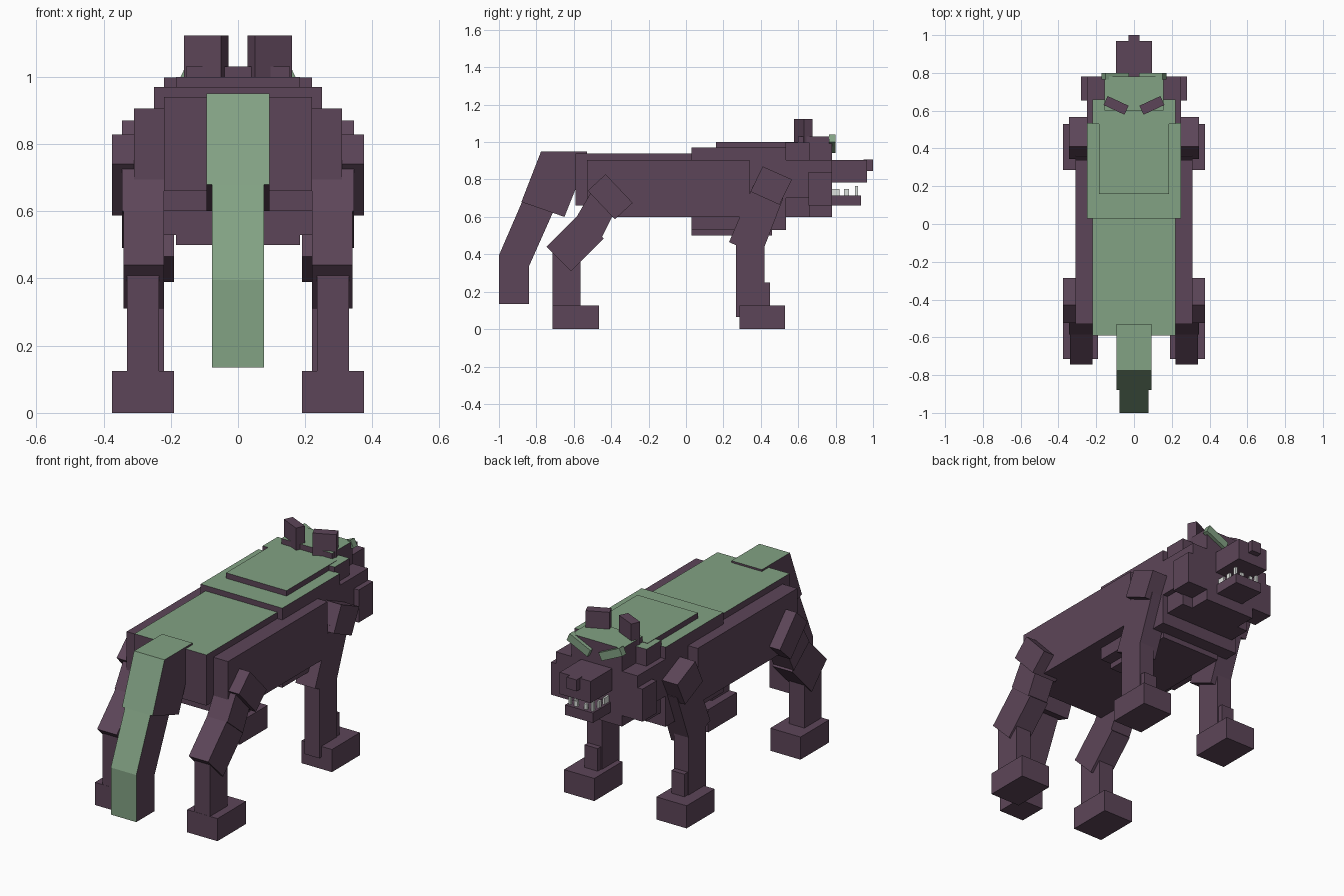
import bpy, bmesh, math
from mathutils import Matrix, Vector

old = bpy.data.objects.get("Cube")
if old:
    bpy.data.objects.remove(old, do_unlink=True)


def material(name, rgb):
    m = bpy.data.materials.new(name)
    m.use_nodes = True
    m.diffuse_color = (*rgb, 1)
    m.node_tree.nodes["Principled BSDF"].inputs["Base Color"].default_value = (*rgb, 1)
    return m


PURPLE = material("dark purple", (0.108, 0.060, 0.098))
GREEN = material("sage green", (0.225, 0.360, 0.230))
WHITE = material("tooth white", (0.72, 0.75, 0.72))


def finish(name, bm, mats, rule=None):
    """Turn a bmesh into an object; faces matching the rule get the second material."""
    bmesh.ops.recalc_face_normals(bm, faces=bm.faces)
    bm.normal_update()
    for f in bm.faces:
        f.material_index = 1 if rule and rule(f.normal) else 0
    me = bpy.data.meshes.new(name)
    bm.to_mesh(me)
    bm.free()
    for m in mats:
        me.materials.append(m)
    ob = bpy.data.objects.new(name, me)
    bpy.context.collection.objects.link(ob)
    return ob


def box(name, x, y, z, mats=(PURPLE,), rule=None, rot=None):
    """Box from three ranges, optionally rotated about its centre."""
    bm = bmesh.new()
    bmesh.ops.create_cube(bm, size=1)
    size = [b - a for a, b in (x, y, z)]
    mid = Vector([(a + b) / 2 for a, b in (x, y, z)])
    bmesh.ops.scale(bm, vec=size, verts=bm.verts)
    if rot:
        bmesh.ops.rotate(bm, matrix=rot, verts=bm.verts)
    bmesh.ops.translate(bm, vec=mid, verts=bm.verts)
    return finish(name, bm, mats, rule)


def prism(name, x, outline, mats=(PURPLE,), rule=None):
    """Side outline in (y, z) stretched across an x range."""
    bm = bmesh.new()
    face = bm.faces.new([bm.verts.new((x[0], y, z)) for y, z in outline])
    ext = bmesh.ops.extrude_face_region(bm, geom=[face])["geom"]
    bmesh.ops.translate(bm, vec=(x[1] - x[0], 0, 0),
                        verts=[v for v in ext if isinstance(v, bmesh.types.BMVert)])
    return finish(name, bm, mats, rule)


def sym(w):
    return (-w, w)


def up(n):
    return n.z > 0.9


def back_side(n):
    return n.z > 0.9 or (n.y < -0.5 and n.z > -0.1)


TOPPED = (PURPLE, GREEN)

# Torso
box("rear_body", sym(0.22), (-0.59, 0.05), (0.66, 0.94), TOPPED, up)
box("flanks", sym(0.31), (-0.53, 0.34), (0.60, 0.905))
box("chest", sym(0.25), (0.03, 0.535), (0.53, 0.97), TOPPED, up)
box("chest_underside", sym(0.185), (0.03, 0.46), (0.50, 0.60))
box("shoulder_plate", sym(0.185), (0.16, 0.60), (0.90, 1.0), TOPPED, up)

# Head
box("head", sym(0.22), (0.53, 0.66), (0.60, 0.998), TOPPED, up)
box("face", sym(0.155), (0.60, 0.78), (0.60, 1.03), TOPPED, up)
box("cheek_upper", sym(0.25), (0.53, 0.78), (0.70, 0.905))
box("cheek_lower", sym(0.28), (0.655, 0.78), (0.66, 0.84))
box("muzzle", sym(0.095), (0.77, 0.968), (0.785, 0.905))
box("nose", sym(0.03), (0.95, 1.0), (0.845, 0.908))
box("lower_jaw", sym(0.085), (0.77, 0.935), (0.66, 0.715))

# Teeth along the lower jaw
for s, side in ((1, "left"), (-1, "right")):
    for i, (y, w, top) in enumerate(((0.80, 0.04, 0.75), (0.858, 0.025, 0.75), (0.912, 0.016, 0.765))):
        x = 0.07 * s
        box(f"{side}_tooth_{i + 1}", (x - 0.006, x + 0.006), (y - w / 2, y + w / 2), (0.71, top), (WHITE,))
    x = 0.03 * s
    box(f"{side}_front_tooth", (x - 0.01, x + 0.01), (0.908, 0.92), (0.71, 0.745), (WHITE,))

    # Ears and slanted brows
    box(f"{side}_ear", (0.095 * s - 0.061, 0.095 * s + 0.061), (0.602, 0.654), (0.98, 1.123),
        rot=Matrix.Rotation(math.radians(25 * s), 3, 'Z'))
    box(f"{side}_brow", (0.098 * s - 0.07, 0.098 * s + 0.07), (0.765, 0.80), (0.968, 1.012), (GREEN,),
        rot=Matrix.Rotation(math.radians(-25 * s), 3, 'Y'))

# Tail, green along its outer side
prism("tail_base", sym(0.093), [(-0.53, 0.95), (-0.775, 0.95), (-0.88, 0.68), (-0.65, 0.60), (-0.53, 0.90)],
      TOPPED, back_side)
prism("tail_tip", sym(0.078), [(-0.73, 0.70), (-0.868, 0.70), (-1.0, 0.395), (-1.0, 0.135),
                               (-0.84, 0.135), (-0.84, 0.335), (-0.70, 0.65)], TOPPED, back_side)

# Legs
for s, side in ((1, "left"), (-1, "right")):
    def span(a, b):
        return tuple(sorted((a * s, b * s)))

    # Hind leg
    prism(f"{side}_hip", span(0.22, 0.375), [(-0.43, 0.828), (-0.525, 0.74), (-0.38, 0.587), (-0.285, 0.675)])
    prism(f"{side}_thigh", span(0.22, 0.345), [(-0.50, 0.745), (-0.585, 0.60), (-0.45, 0.49), (-0.37, 0.65)])
    prism(f"{side}_hock", span(0.22, 0.34), [(-0.745, 0.44), (-0.615, 0.31), (-0.44, 0.485), (-0.57, 0.615)])
    box(f"{side}_hind_shin", span(0.235, 0.33), (-0.714, -0.563), (0.10, 0.41))
    box(f"{side}_hind_foot", span(0.19, 0.375), (-0.715, -0.465), (0.0, 0.125))

    # Front leg
    prism(f"{side}_shoulder", span(0.20, 0.345), [(0.41, 0.87), (0.567, 0.80), (0.50, 0.665), (0.345, 0.735)])
    prism(f"{side}_forearm", span(0.19, 0.31), [(0.36, 0.77), (0.23, 0.465), (0.40, 0.39), (0.52, 0.70)])
    box(f"{side}_front_shin", span(0.22, 0.31), (0.268, 0.42), (0.065, 0.50))
    box(f"{side}_front_ankle", span(0.225, 0.305), (0.35, 0.45), (0.10, 0.25))
    box(f"{side}_front_foot", span(0.19, 0.375), (0.285, 0.53), (0.0, 0.125))
